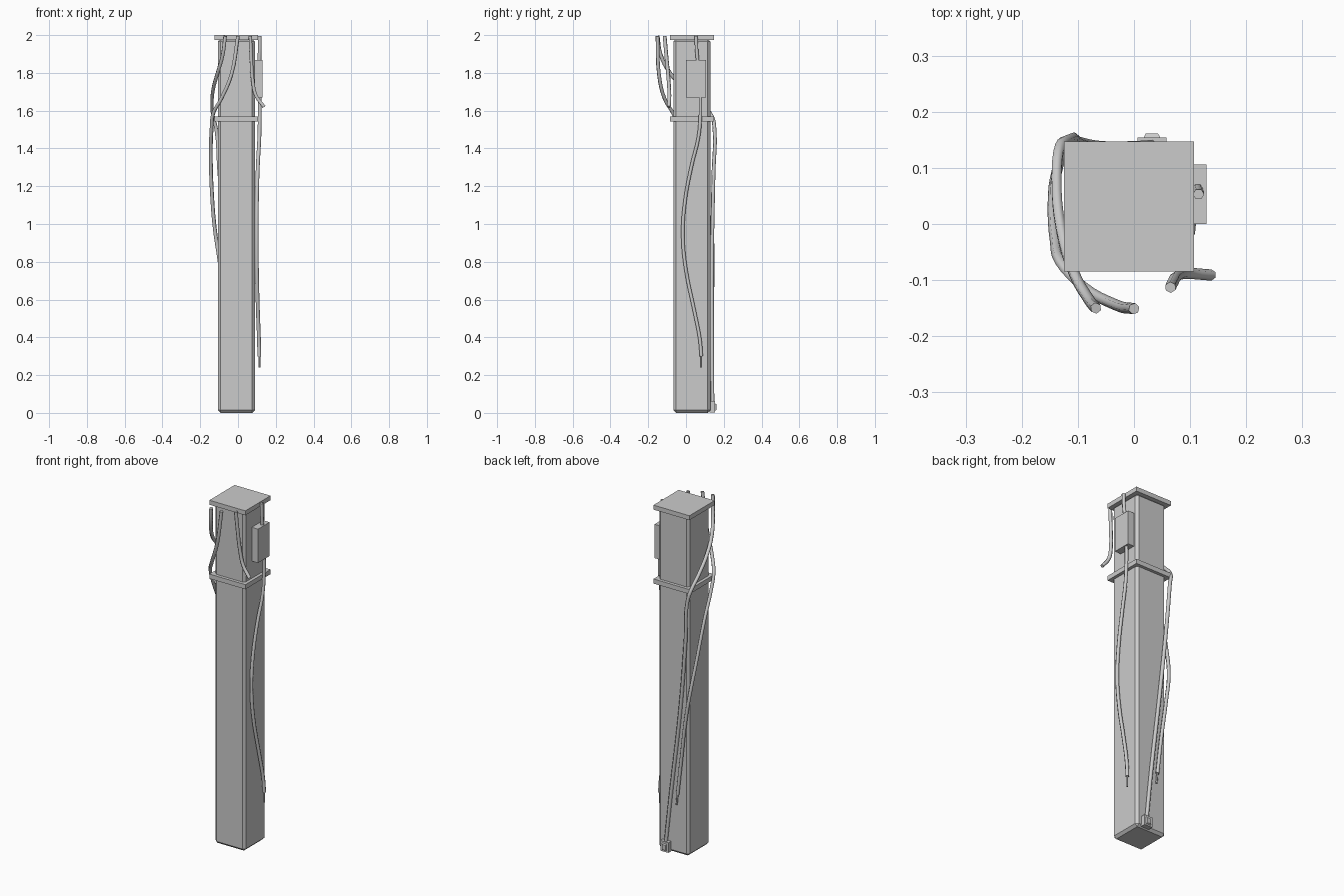
import bpy, bmesh

CX, CY = -0.009, 0.031   # post axis


def box(name, lo, hi, bevel=0.0):
    bm = bmesh.new()
    bmesh.ops.create_cube(bm, size=1)
    for v in bm.verts:
        v.co = [(a + b) / 2 + c * (b - a) for a, b, c in zip(lo, hi, v.co)]
    me = bpy.data.meshes.new(name)
    bm.to_mesh(me)
    bm.free()
    ob = bpy.data.objects.new(name, me)
    bpy.context.collection.objects.link(ob)
    if bevel:
        m = ob.modifiers.new("bevel", 'BEVEL')
        m.width = bevel
        m.segments = 1
    return ob


def slab(name, half, z0, z1, bevel=0.0):
    return box(name, (CX - half, CY - half, z0), (CX + half, CY + half, z1), bevel)


def cable(name, points, radius=0.01):
    cu = bpy.data.curves.new(name, 'CURVE')
    cu.dimensions = '3D'
    cu.bevel_depth = radius
    cu.bevel_resolution = 1
    cu.resolution_u = 4
    cu.use_fill_caps = True
    sp = cu.splines.new('BEZIER')
    sp.bezier_points.add(len(points) - 1)
    for bp, p in zip(sp.bezier_points, points):
        bp.co = p
        bp.handle_left_type = bp.handle_right_type = 'AUTO'
    ob = bpy.data.objects.new(name, cu)
    bpy.context.collection.objects.link(ob)
    return ob


# post, collar and cap
slab("post", 0.098, 0.0, 1.98, 0.014)
slab("collar", 0.116, 1.543, 1.57)
slab("cap", 0.116, 1.974, 2.0)

# junction box on the right side
box("junction_box", (0.085, 0.0, 1.67), (0.129, 0.106, 1.867))

# plug at the foot of the back, with a tapered face
box("plug", (0.006, 0.125, 0.003), (0.058, 0.154, 0.062))
face = box("plug_face", (0.016, 0.152, 0.01), (0.048, 0.161, 0.052))
for v in face.data.vertices:
    if v.co.y > 0.158:
        v.co.x += 0.005 if v.co.x < 0.032 else -0.005
        v.co.z += 0.006 if v.co.z < 0.03 else -0.006

# cable through the junction box and down the right side
cable("right_cable_top", [(0.115, 0.053, 1.995), (0.115, 0.056, 1.93), (0.113, 0.063, 1.85)])
cable("right_cable", [(0.115, 0.076, 1.69), (0.115, 0.076, 1.57), (0.113, 0.066, 1.46),
                      (0.105, 0.03, 1.31), (0.1, -0.004, 1.13), (0.099, -0.017, 0.94),
                      (0.1, 0.0, 0.755), (0.105, 0.042, 0.55), (0.111, 0.074, 0.385),
                      (0.113, 0.081, 0.3)])
cable("right_cable_tip", [(0.113, 0.081, 0.31), (0.113, 0.081, 0.24)], 0.005)

# short loose cable at the front right
cable("front_cable", [(0.065, -0.113, 1.995), (0.07, -0.103, 1.88), (0.078, -0.092, 1.76),
                      (0.095, -0.088, 1.68), (0.138, -0.091, 1.62)])

# cable wrapping round the left side and running down the back to the plug
cable("plug_cable", [(-0.068, -0.15, 1.995), (-0.08, -0.135, 1.9), (-0.108, -0.085, 1.8),
                     (-0.13, -0.01, 1.72), (-0.138, 0.08, 1.635), (-0.132, 0.137, 1.57),
                     (-0.115, 0.151, 1.5), (-0.1, 0.146, 1.28), (-0.06, 0.138, 0.85),
                     (0.0, 0.138, 0.35), (0.032, 0.14, 0.055)])

# cable wrapping lower round the left side and ending on the back
cable("left_cable", [(0.0, -0.151, 1.995), (-0.035, -0.143, 1.79), (-0.09, -0.112, 1.66),
                     (-0.131, -0.068, 1.585), (-0.14, -0.03, 1.5), (-0.144, 0.035, 1.36),
                     (-0.136, 0.1, 1.13), (-0.121, 0.135, 0.96), (-0.1, 0.142, 0.82),
                     (-0.065, 0.138, 0.55), (-0.042, 0.138, 0.35)])
cable("left_cable_tip", [(-0.043, 0.138, 0.36), (-0.036, 0.138, 0.29)], 0.005)
